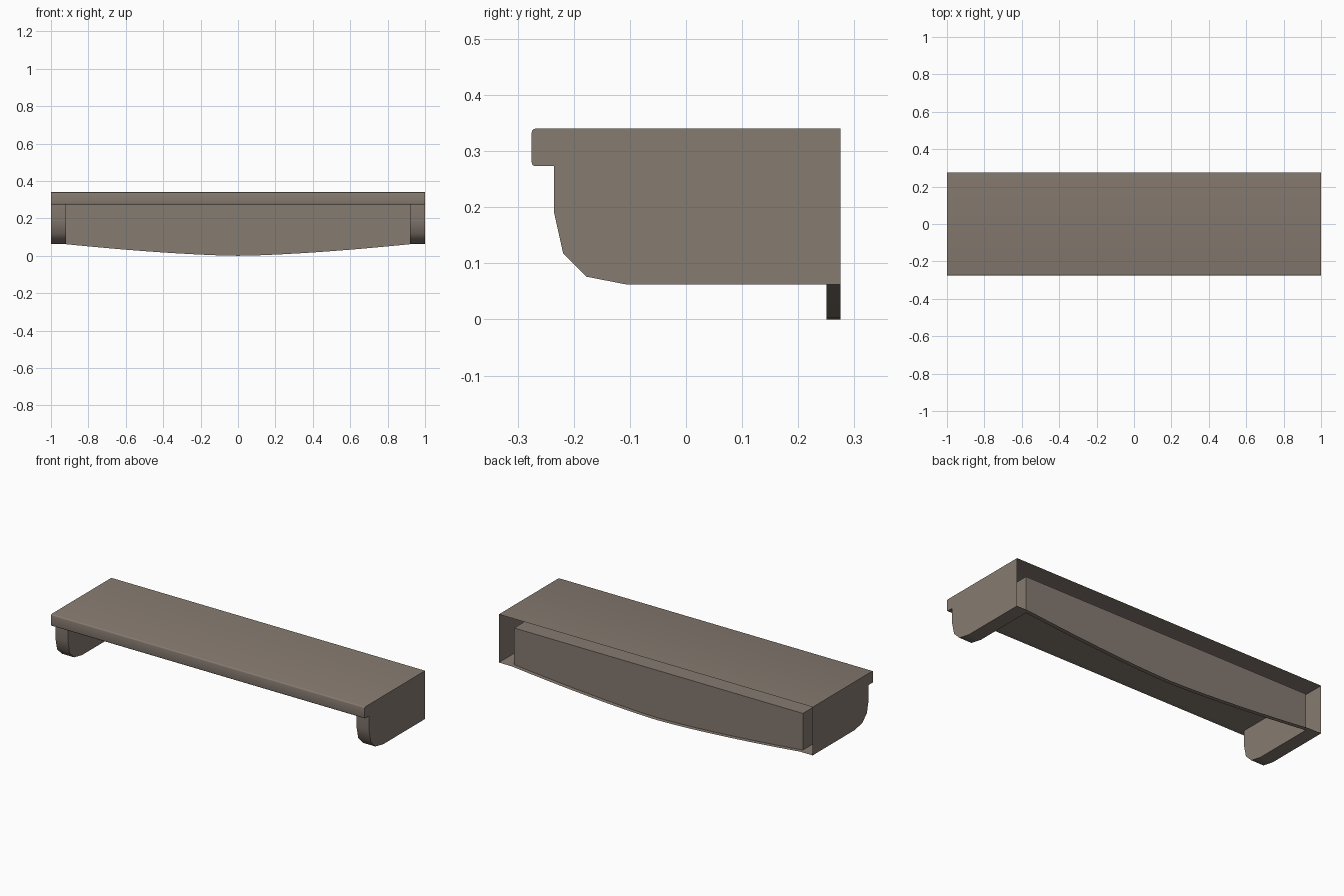
import bpy, bmesh, math
from mathutils import Vector

if "Cube" in bpy.data.objects:
    bpy.data.objects.remove(bpy.data.objects["Cube"])

mat = bpy.data.materials.new("warm grey")
mat.diffuse_color = (0.24, 0.197, 0.165, 1)
mat.use_nodes = True
mat.node_tree.nodes["Principled BSDF"].inputs["Base Color"].default_value = mat.diffuse_color

INNER = 0.92                  # inner x of the end brackets
BACK, PANEL_Y = 0.275, 0.25   # open back edge, panel plane
TOP, UNDER, FOOT = 0.34, 0.273, 0.062

# shelf nose, from back of the top round to the bracket front
R = 0.007
nose = [(BACK, TOP)]
for cz, a0 in ((TOP - R, 90), (UNDER + R, 180)):
    for i in range(4):
        a = math.radians(a0 + i * 30)
        nose.append((-0.275 + R + R * math.cos(a), cz + R * math.sin(a)))
nose.append((-0.235, UNDER))

# bracket front and bottom
bracket = [(-0.235, UNDER), (-0.235, 0.19), (-0.219, 0.118),
           (-0.177, 0.076), (-0.105, FOOT), (BACK, FOOT)]

# sagging lower edge of the panel
N = 16
sag = []
for i in range(N + 1):
    u = -1 + 2 * i / N
    sag.append((INNER * u, FOOT * abs(u) ** 1.5))


def face(bm, pts, hint):
    """Add one face with its normal turned towards hint."""
    f = bm.faces.new([bm.verts.new(p) for p in pts])
    f.normal_update()
    if f.normal.dot(Vector(hint)) < 0:
        f.normal_flip()


def sweep(bm, profile, x0, x1):
    """Sweep an open (y, z) profile along x, outward on its right side."""
    for (ya, za), (yb, zb) in zip(profile, profile[1:]):
        face(bm, [(x0, ya, za), (x0, yb, zb), (x1, yb, zb), (x1, ya, za)],
             (0, zb - za, ya - yb))


def finish(bm, name):
    bmesh.ops.remove_doubles(bm, verts=bm.verts, dist=1e-5)
    me = bpy.data.meshes.new(name)
    bm.to_mesh(me)
    bm.free()
    me.materials.append(mat)
    ob = bpy.data.objects.new(name, me)
    bpy.context.collection.objects.link(ob)
    bpy.ops.object.select_all(action='DESELECT')
    ob.select_set(True)
    bpy.context.view_layer.objects.active = ob
    bpy.ops.object.shade_smooth_by_angle(angle=math.radians(40))


# hollow shelf top: skin, plus the underside between the brackets
bm = bmesh.new()
sweep(bm, nose, -1, 1)
face(bm, [(-INNER, -0.235, UNDER), (INNER, -0.235, UNDER),
          (INNER, PANEL_Y, UNDER), (-INNER, PANEL_Y, UNDER)], (0, 0, -1))
finish(bm, "shelf_top")

# hollow end brackets, open at the back
inner_side = bracket[:-1] + [(BACK, FOOT), (PANEL_Y, FOOT), (PANEL_Y, UNDER)]
inner_side.remove((BACK, FOOT))
for s, name in ((-1, "left_bracket"), (1, "right_bracket")):
    bm = bmesh.new()
    sweep(bm, bracket, s * INNER, s)
    face(bm, [(s, y, z) for y, z in nose + bracket[1:]], (s, 0, 0))
    face(bm, [(s * INNER, y, z) for y, z in inner_side], (-s, 0, 0))
    finish(bm, name)

# back panel: front sheet and curved bottom lip
bm = bmesh.new()
face(bm, [(x, PANEL_Y, z) for x, z in sag]
     + [(INNER, PANEL_Y, UNDER), (-INNER, PANEL_Y, UNDER)], (0, -1, 0))
for (xa, za), (xb, zb) in zip(sag, sag[1:]):
    face(bm, [(xa, PANEL_Y, za), (xb, PANEL_Y, zb), (xb, BACK, zb),
              (xa, BACK, za)], (0, 0, -1))
finish(bm, "back_panel")
